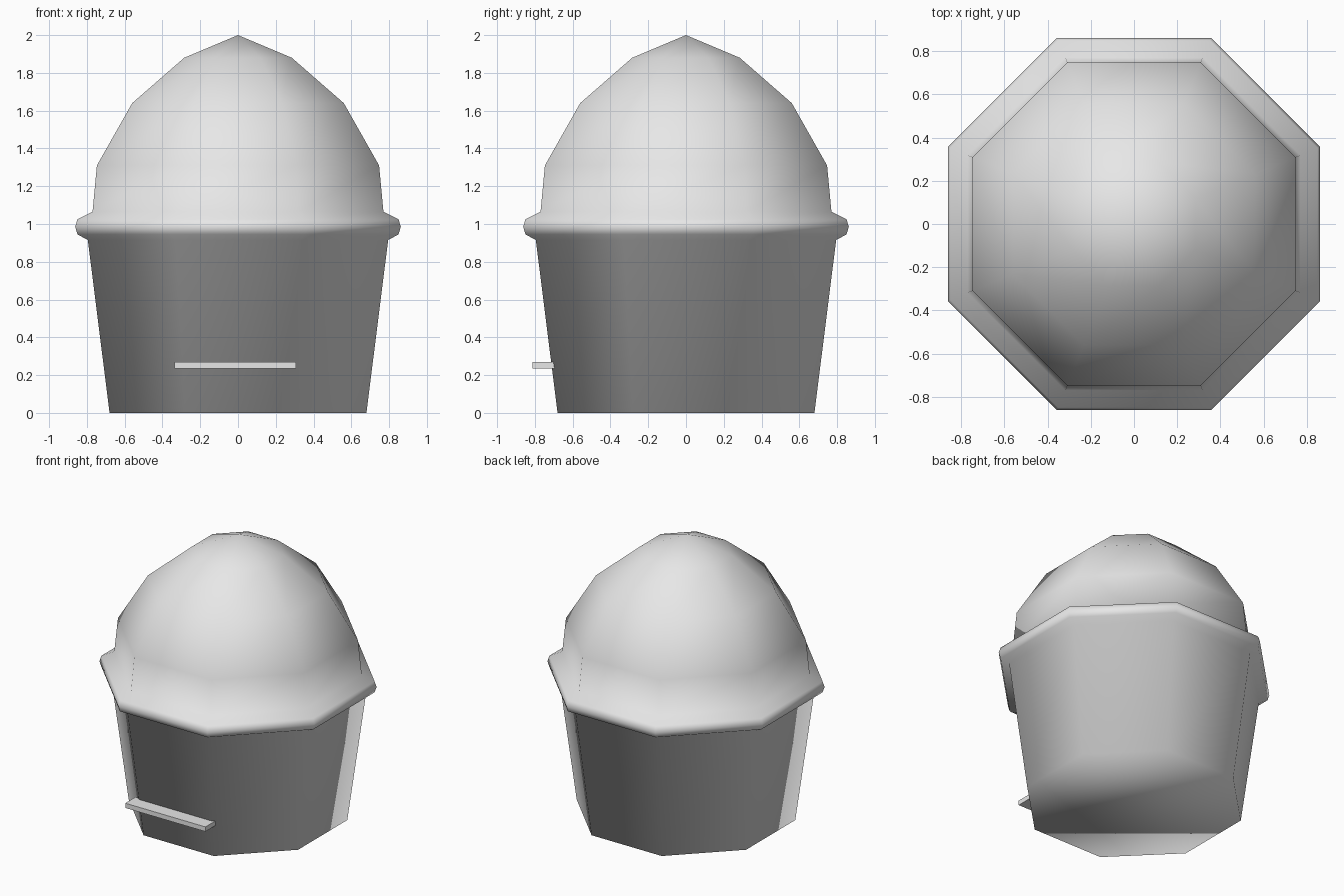
import bpy, bmesh
from math import pi, cos, sin

cube = bpy.data.objects.get("Cube")
if cube:
    bpy.data.objects.remove(cube, do_unlink=True)

SIDES = 8

grey = bpy.data.materials.new("light grey")
grey.use_nodes = True
grey.diffuse_color = (0.8, 0.8, 0.8, 1)
grey.node_tree.nodes["Principled BSDF"].inputs["Base Color"].default_value = (0.8, 0.8, 0.8, 1)


def finish(name, bm, smooth):
    bmesh.ops.recalc_face_normals(bm, faces=bm.faces)
    for face in bm.faces:
        face.smooth = smooth
    mesh = bpy.data.meshes.new(name)
    bm.to_mesh(mesh)
    bm.free()
    mesh.materials.append(grey)
    obj = bpy.data.objects.new(name, mesh)
    bpy.context.collection.objects.link(obj)
    return obj


def octagon_ring(bm, apothem, z):
    radius = apothem / cos(pi / SIDES)
    angles = [(i + 0.5) * 2 * pi / SIDES for i in range(SIDES)]
    return [bm.verts.new((radius * cos(a), radius * sin(a), z)) for a in angles]


# Tapered bin, rolled rim and domed lid: one smooth eight-sided shell
# Profile is (half width across flats, height)
body = [(0.68, 0.0), (0.795, 0.915)]
rim = [(0.85, 0.945), (0.862, 0.985), (0.85, 1.025)]
dome = [(0.77, 1.065), (0.747, 1.31), (0.56, 1.64), (0.285, 1.88)]

bm = bmesh.new()
rings = [octagon_ring(bm, r, z) for r, z in body + rim + dome]
bm.faces.new(rings[0])
for low, high in zip(rings, rings[1:]):
    for i in range(SIDES):
        j = (i + 1) % SIDES
        bm.faces.new((low[i], low[j], high[j], high[i]))
apex = bm.verts.new((0, 0, 2))
for i in range(SIDES):
    bm.faces.new((rings[-1][i], rings[-1][(i + 1) % SIDES], apex))
finish("bin_with_domed_lid", bm, True)

# Flat foot pedal on the front
bm = bmesh.new()
bmesh.ops.create_cube(bm, size=1)
bmesh.ops.scale(bm, vec=(0.643, 0.116, 0.034), verts=bm.verts)
bmesh.ops.translate(bm, vec=(-0.014, -0.755, 0.252), verts=bm.verts)
finish("foot_pedal", bm, False)
